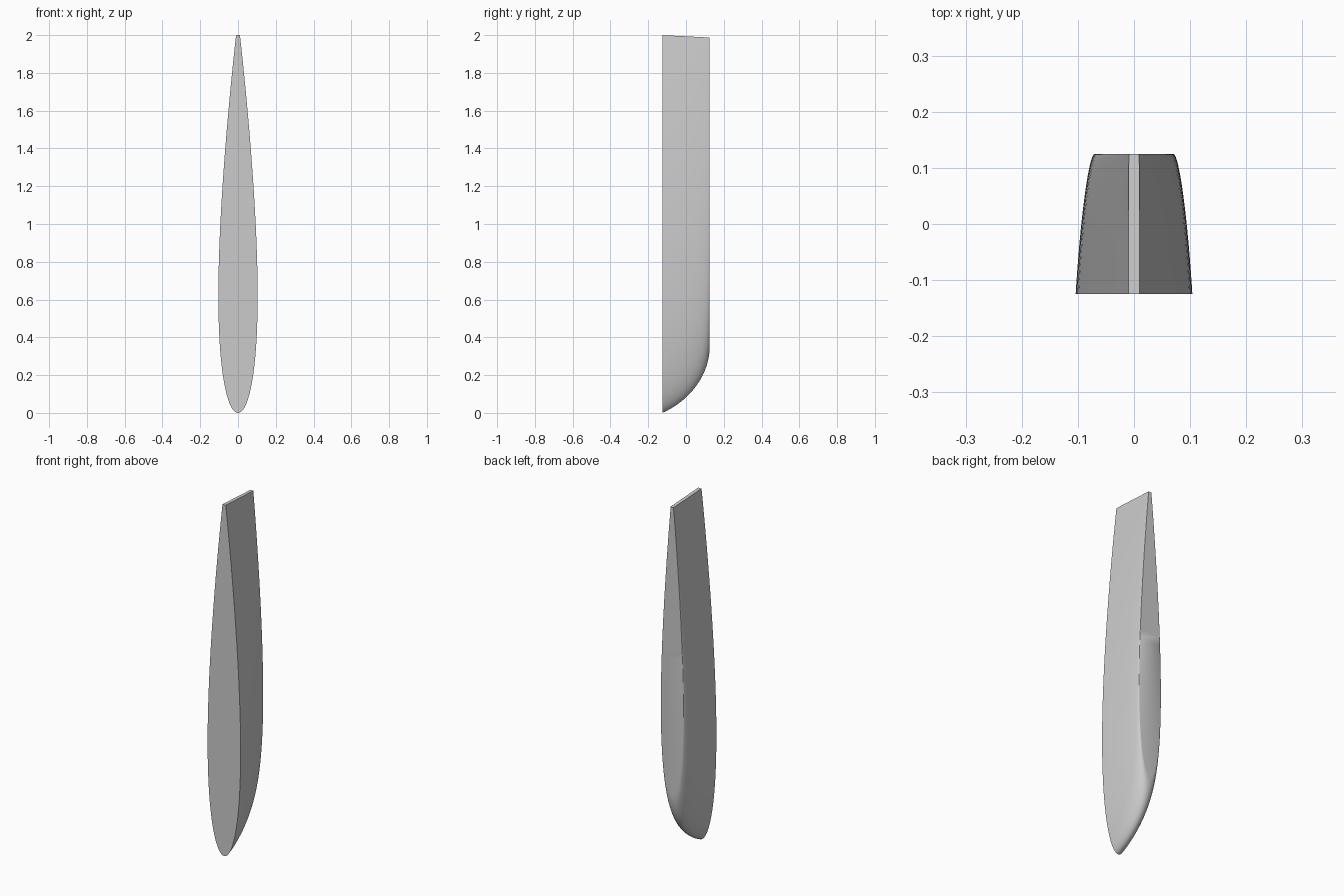
import bpy
import bmesh
import math

cube = bpy.data.objects.get("Cube")
if cube:
    bpy.data.objects.remove(cube, do_unlink=True)

SLICES, STEPS = 28, 48
HALF_DEPTH = 0.125


def bezier(t, a, b, c, d):
    s = 1 - t
    return a * s**3 + 3 * b * s * s * t + 3 * c * s * t * t + d * t**3


def foil(u):
    """Symmetric aerofoil half thickness, about 1 at its widest."""
    return 10 * (0.2969 * math.sqrt(u) - 0.126 * u - 0.3516 * u**2
                 + 0.2843 * u**3 - 0.1015 * u**4)


def section(bm, t):
    """One upright foil outline; returns its left and right vertex rows."""
    y = bezier(t, -HALF_DEPTH, 0.02, HALF_DEPTH, HALF_DEPTH)
    bottom = bezier(t, 0, 0.065, 0.2, 0.35)
    width = bezier(t, 0.104, 0.095, 0.08, 0.07)
    back = (y + HALF_DEPTH) / (2 * HALF_DEPTH)
    top = 2 - 0.013 * back
    chord = top + 0.07 + 0.01 * back - bottom
    nose = bm.verts.new((0, y, bottom))
    left, right = [nose], [nose]
    for i in range(1, STEPS + 1):
        z = bottom + (top - bottom) * (1 - math.cos(math.pi / 2 * i / STEPS))
        x = width * foil((z - bottom) / chord)
        left.append(bm.verts.new((x, y, z)))
        right.append(bm.verts.new((-x, y, z)))
    return left, right


def strip(bm, row_a, row_b):
    """Bridge two vertex rows, using triangles where they share a vertex."""
    for a, b, c, d in zip(row_a, row_b, row_b[1:], row_a[1:]):
        bm.faces.new(list(dict.fromkeys((a, b, c, d))))


bm = bmesh.new()
rows = [section(bm, i / SLICES) for i in range(SLICES + 1)]

# Curved sides and the flat top edge
for (l0, r0), (l1, r1) in zip(rows, rows[1:]):
    strip(bm, l0, l1)
    strip(bm, r0, r1)
    bm.faces.new((l0[-1], l1[-1], r1[-1], r0[-1]))

# Flat front and back
for left, right in (rows[0], rows[-1]):
    strip(bm, left, right)

bmesh.ops.recalc_face_normals(bm, faces=bm.faces)
mesh = bpy.data.meshes.new("foil_fin")
bm.to_mesh(mesh)
bm.free()

fin = bpy.data.objects.new("foil_fin", mesh)
bpy.context.collection.objects.link(fin)

# Plain grey
grey = bpy.data.materials.new("light grey")
grey.use_nodes = True
colour = (0.6, 0.6, 0.6, 1)
grey.diffuse_color = colour
grey.node_tree.nodes["Principled BSDF"].inputs["Base Color"].default_value = colour
mesh.materials.append(grey)

bpy.ops.object.select_all(action="DESELECT")
fin.select_set(True)
bpy.context.view_layer.objects.active = fin
bpy.ops.object.shade_smooth_by_angle(angle=math.radians(30))
